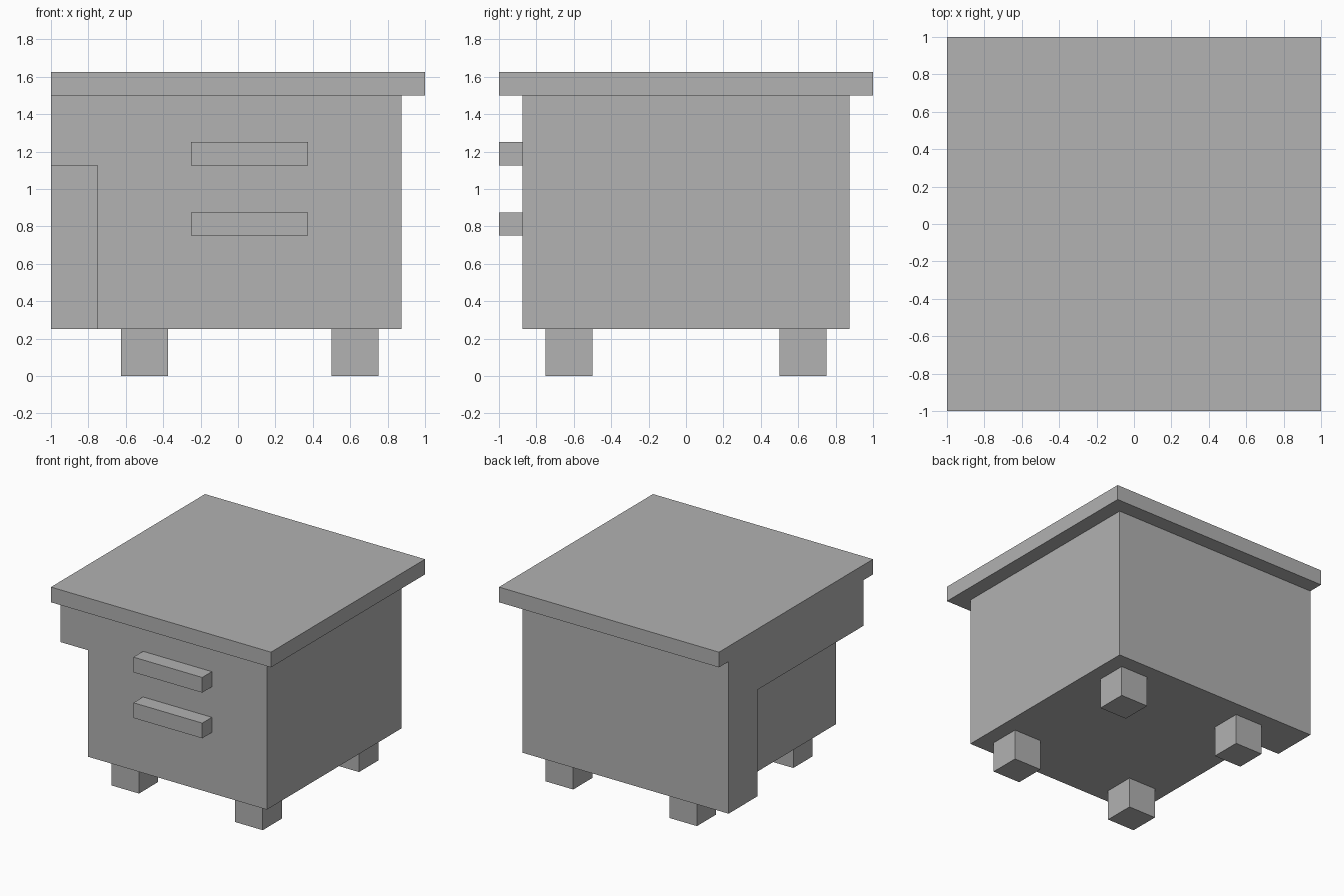
import bpy

# Remove the default object
cube = bpy.data.objects.get("Cube")
if cube:
    bpy.data.objects.remove(cube, do_unlink=True)

# Single flat colour
grey = bpy.data.materials.new("plain_grey")
grey.use_nodes = True
colour = (0.445, 0.445, 0.445, 1)
grey.diffuse_color = colour
grey.node_tree.nodes["Principled BSDF"].inputs["Base Color"].default_value = colour


def box(name, low, high):
    """Axis-aligned box between two corners."""
    centre = [(a + b) / 2 for a, b in zip(low, high)]
    bpy.ops.mesh.primitive_cube_add(size=1, location=centre)
    obj = bpy.context.object
    obj.name = name
    obj.scale = [b - a for a, b in zip(low, high)]
    bpy.ops.object.transform_apply(location=False, rotation=False, scale=True)
    obj.data.materials.append(grey)
    return obj


# Cabinet body with a recess open to the front on its right side
body = box("cabinet_body", (-1, -0.875, 0.25), (0.875, 0.875, 1.5))
cutter = box("recess_cutter", (-1.2, -1.2, 0.1), (-0.75, 0.5, 1.125))
cutter.hide_render = True
cut = body.modifiers.new("recess", "BOOLEAN")
cut.operation = "DIFFERENCE"
cut.solver = "EXACT"
cut.object = cutter
bpy.context.view_layer.objects.active = body
bpy.ops.object.modifier_apply(modifier=cut.name)
bpy.data.objects.remove(cutter, do_unlink=True)

# Overhanging top
box("top_slab", (-1, -1, 1.5), (1, 1, 1.625))

# Drawer handles
for name, z in (("lower_handle", 0.75), ("upper_handle", 1.125)):
    box(name, (-0.25, -1, z), (0.375, -0.875, z + 0.125))

# Four square legs
for side, x in (("right", -0.625), ("left", 0.5)):
    for end, y in (("front", -0.75), ("back", 0.5)):
        box(f"{end}_{side}_leg", (x, y, 0), (x + 0.25, y + 0.25, 0.25))
